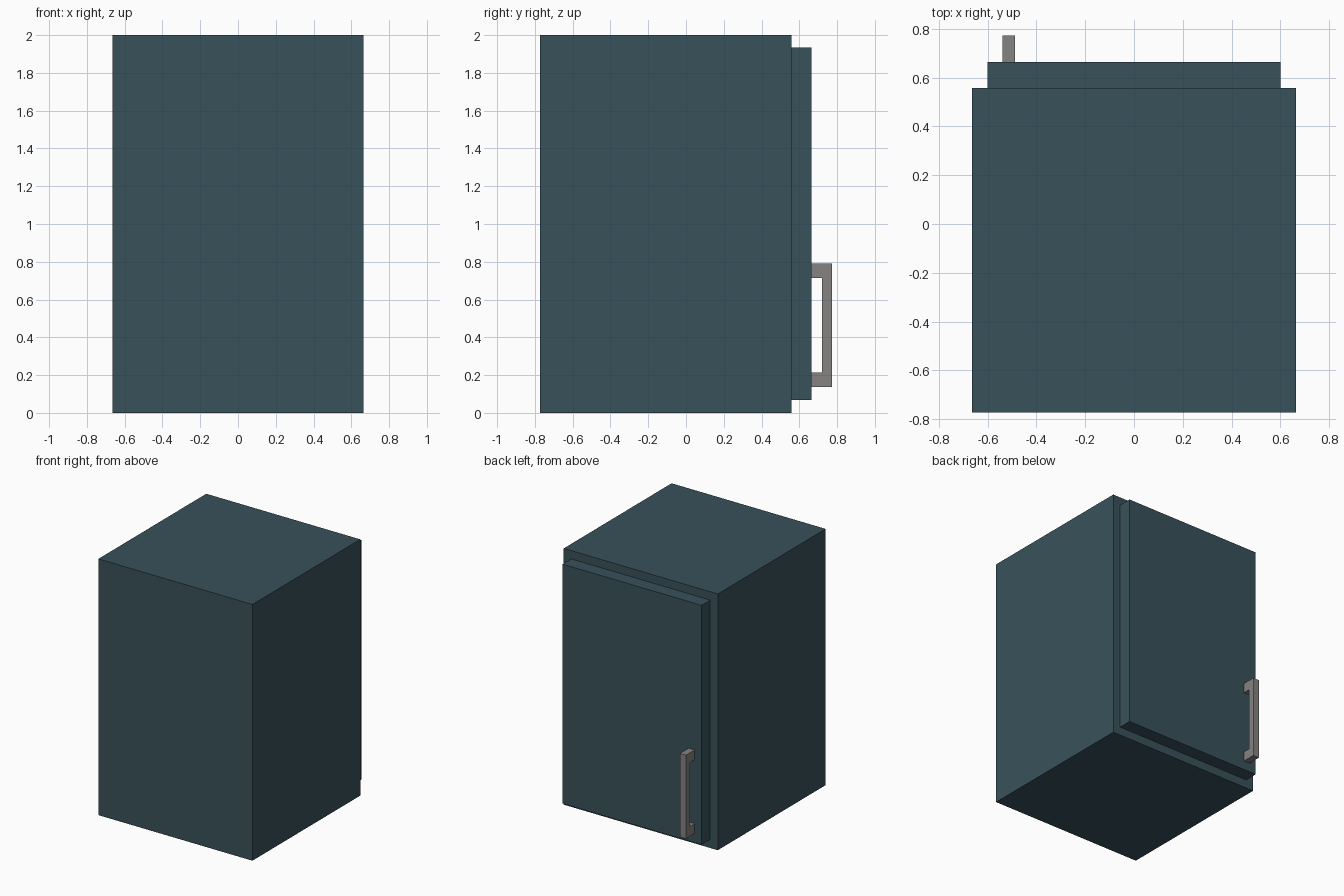
import bpy
import bmesh

if "Cube" in bpy.data.objects:
    bpy.data.objects.remove(bpy.data.objects["Cube"])


def material(name, rgb):
    m = bpy.data.materials.new(name)
    m.diffuse_color = (*rgb, 1.0)
    m.use_nodes = True
    m.node_tree.nodes["Principled BSDF"].inputs["Base Color"].default_value = m.diffuse_color
    return m


teal = material("dark_teal", (0.040, 0.083, 0.102))
grey = material("handle_grey", (0.235, 0.228, 0.223))


def add_object(name, bm, mat):
    bmesh.ops.recalc_face_normals(bm, faces=bm.faces[:])
    mesh = bpy.data.meshes.new(name)
    bm.to_mesh(mesh)
    bm.free()
    mesh.materials.append(mat)
    obj = bpy.data.objects.new(name, mesh)
    bpy.context.collection.objects.link(obj)
    return obj


def extrude_profile(name, points, x0, x1, mat):
    """Extrude a (y, z) outline along x."""
    bm = bmesh.new()
    face = bm.faces.new([bm.verts.new((x0, y, z)) for y, z in points])
    new = bmesh.ops.extrude_face_region(bm, geom=[face])["geom"]
    verts = [v for v in new if isinstance(v, bmesh.types.BMVert)]
    bmesh.ops.translate(bm, verts=verts, vec=(x1 - x0, 0, 0))
    return add_object(name, bm, mat)


def rect(y0, y1, z0, z1):
    return [(y0, z0), (y1, z0), (y1, z1), (y0, z1)]


BACK, DOOR, GRIP = 0.558, 0.665, 0.772

# Cabinet body and the door slab on its +y side
extrude_profile("cabinet_body", rect(-0.772, BACK, 0.0, 2.0), -0.665, 0.665, teal)
extrude_profile("door", rect(BACK, DOOR, 0.067, 1.935), -0.60, 0.60, teal)

# Bracket-shaped pull handle: two posts joined by an upright grip
handle = [(DOOR, 0.138), (GRIP, 0.138), (GRIP, 0.79), (DOOR, 0.79),
          (DOOR, 0.713), (0.72, 0.713), (0.72, 0.215), (DOOR, 0.215)]
extrude_profile("door_handle", handle, -0.54, -0.488, grey)
